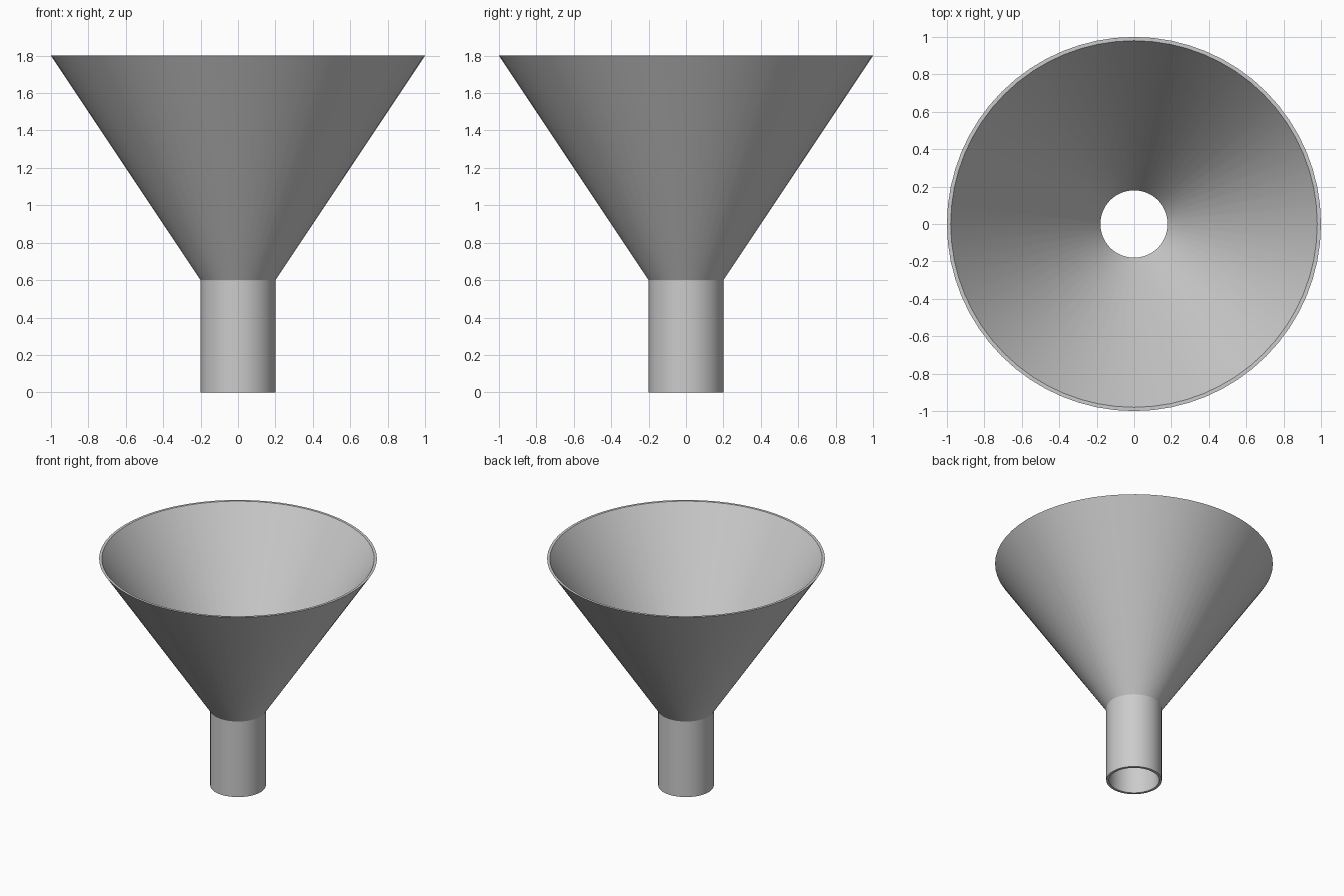
import bpy, bmesh, math

if "Cube" in bpy.data.objects:
    bpy.data.objects.remove(bpy.data.objects["Cube"])

SEGMENTS = 64


def lathe(name, profile):
    """Revolve a closed (radius, height) profile around the z axis."""
    bm = bmesh.new()
    rings = []
    for i in range(SEGMENTS):
        a = 2 * math.pi * i / SEGMENTS
        rings.append([bm.verts.new((r * math.cos(a), r * math.sin(a), z)) for r, z in profile])
    n = len(profile)
    for i in range(SEGMENTS):
        p, q = rings[i], rings[(i + 1) % SEGMENTS]
        for j in range(n):
            k = (j + 1) % n
            bm.faces.new((p[j], q[j], q[k], p[k]))
    bmesh.ops.recalc_face_normals(bm, faces=bm.faces)
    mesh = bpy.data.meshes.new(name)
    bm.to_mesh(mesh)
    bm.free()
    obj = bpy.data.objects.new(name, mesh)
    bpy.context.collection.objects.link(obj)
    bpy.context.view_layer.objects.active = obj
    obj.select_set(True)
    bpy.ops.object.shade_smooth_by_angle(angle=math.radians(25))
    obj.select_set(False)
    return obj


# Hollow funnel: spout and cone as one thin wall, outside up then inside down
lathe("funnel", [
    (0.20, 0.0), (0.20, 0.6), (1.0, 1.8),
    (0.98, 1.8), (0.18, 0.6), (0.18, 0.0),
])
